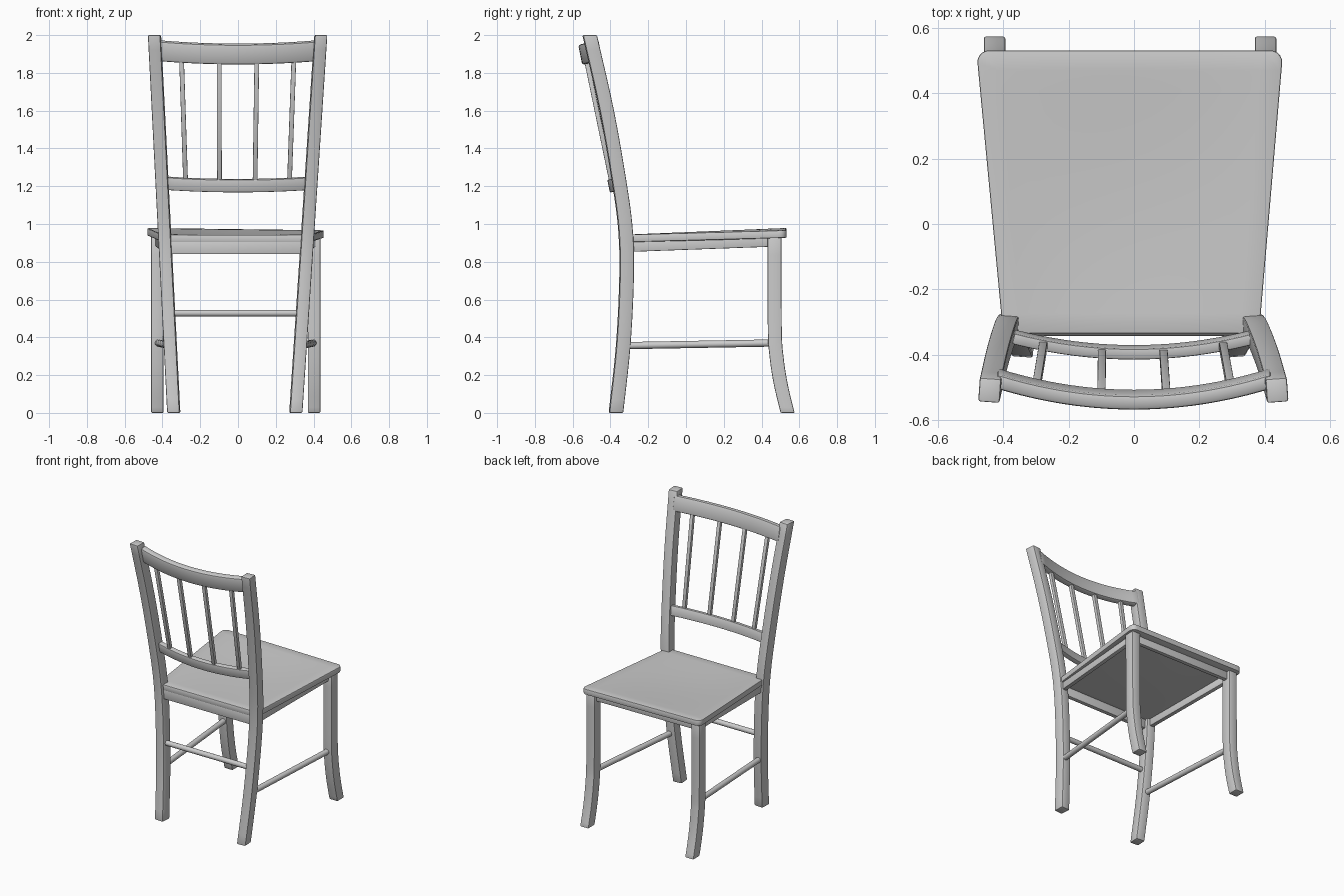
import bpy, bmesh, math
from mathutils import Vector as V

if "Cube" in bpy.data.objects:
    bpy.data.objects.remove(bpy.data.objects["Cube"])


def finish(name, bm, bevel=0.0):
    bmesh.ops.recalc_face_normals(bm, faces=bm.faces)
    if bevel:
        sharp = [e for e in bm.edges if e.is_manifold and e.calc_face_angle() > math.radians(45)]
        bmesh.ops.bevel(bm, geom=sharp, offset=bevel, segments=2, profile=0.5, affect='EDGES')
    me = bpy.data.meshes.new(name)
    bm.to_mesh(me)
    bm.free()
    ob = bpy.data.objects.new(name, me)
    bpy.context.collection.objects.link(ob)
    bpy.ops.object.select_all(action='DESELECT')
    ob.select_set(True)
    bpy.context.view_layer.objects.active = ob
    bpy.ops.object.shade_smooth_by_angle(angle=math.radians(35))
    return ob


def loft(name, rings, bevel):
    """Skin a list of four-point sections and cap the ends."""
    bm = bmesh.new()
    rs = [[bm.verts.new(p) for p in r] for r in rings]
    for a, b in zip(rs, rs[1:]):
        for i in range(4):
            j = (i + 1) % 4
            bm.faces.new((a[i], a[j], b[j], b[i]))
    bm.faces.new(rs[0])
    bm.faces.new(rs[-1])
    return finish(name, bm, bevel)


def section(p, a, b):
    return [p - a - b, p + a - b, p + a + b, p - a + b]


def bar(name, pts, up, thick, height, bevel=0.004):
    """Sweep a rectangle along pts, its height following up."""
    pts, up = [V(p) for p in pts], V(up).normalized()
    rings = []
    for i, p in enumerate(pts):
        t = pts[min(i + 1, len(pts) - 1)] - pts[max(i - 1, 0)]
        side = up.cross(t).normalized()
        rings.append(section(p, side * thick / 2, up * height / 2))
    return loft(name, rings, bevel)


def rod(name, p, q, r):
    p, q = V(p), V(q)
    bm = bmesh.new()
    bmesh.ops.create_cone(bm, cap_ends=True, segments=20, radius1=r, radius2=r, depth=(q - p).length)
    rot = (q - p).to_track_quat('Z', 'Y').to_matrix()
    bmesh.ops.transform(bm, matrix=rot.to_4x4(), verts=bm.verts)
    bmesh.ops.translate(bm, vec=(p + q) / 2, verts=bm.verts)
    return finish(name, bm)


def smooth_path(pts, steps=5):
    """Catmull-Rom through (y, z) points."""
    p = [V(q) for q in pts]
    p = [2 * p[0] - p[1]] + p + [2 * p[-1] - p[-2]]
    out = []
    for a, b, c, d in zip(p, p[1:], p[2:], p[3:]):
        for k in range(steps):
            t = k / steps
            out.append(0.5 * (2 * b + (c - a) * t + (2 * a - 5 * b + 4 * c - d) * t * t
                              + (3 * b - a - 3 * c + d) * t ** 3))
    return out + [p[-2]]


post_path = smooth_path([(-.371, 0), (-.333, .35), (-.315, .7), (-.319, .95),
                         (-.35, 1.2), (-.42, 1.6), (-.51, 2)])
leg_path = smooth_path([(.538, 0), (.502, .15), (.479, .3), (.47, .45), (.468, .94)])

for s, side in ((-1, "left"), (1, "right")):
    # back posts: splayed outward, slightly turned to face the middle
    ang = -s * math.radians(-4)
    a = V((math.cos(ang), math.sin(ang), 0)) * .033
    b = V((-math.sin(ang), math.cos(ang), 0)) * .037
    loft(f"back_post_{side}",
         [section(V((-.017 + .0075 * z + s * (.323 + .0585 * z), y, z)), a, b) for y, z in post_path], .007)
    # front legs
    lx = -.012 + s * .415
    loft(f"front_leg_{side}",
         [section(V((lx, y, z)), V((.033, 0, 0)), V((0, .037, 0))) for y, z in leg_path], .006)
    # side aprons and side stretchers
    bar(f"side_apron_{side}", [(-.012 + s * .372, -.31, .882), (-.012 + s * .41, .46, .91)],
        (0, 0, 1), .03, .06)
    rod(f"side_stretcher_{side}", (-.013 + s * .35, -.32, .356), (-.012 + s * .41, .46, .37), .019)

# front and back aprons, back stretcher
bar("front_apron", [(-.42, .465, .91), (.4, .465, .904)], (0, 0, 1), .03, .06)
bar("back_apron", [(-.37, -.319, .876), (.355, -.319, .876)], (0, 0, 1), .03, .072)
rod("back_stretcher", (-.35, -.325, .528), (.325, -.325, .528), .018)

# seat: tapered, rounded front corners, shallow dish, rising to the front
bm = bmesh.new()
N = 14
bmesh.ops.create_grid(bm, x_segments=N, y_segments=N, size=1)
for v in bm.verts:
    u, w = v.co.x, (v.co.y + 1) / 2
    half = .392 + .078 * w
    dish = .012 * (1 - u * u) * math.sin(math.pi * min(w * 1.05, 1))
    v.co = (-.009 - .004 * w + u * half, -.336 + .868 * w,
            .943 + .03 * w - .006 * u * w - dish)
corners = [v for v in bm.verts if len(v.link_edges) == 2 and v.co.y > 0]
bmesh.ops.bevel(bm, geom=corners, offset=.04, segments=5, profile=.5, affect='VERTICES')
top = bm.faces[:]
ext = bmesh.ops.extrude_face_region(bm, geom=top, use_keep_orig=True)
bmesh.ops.translate(bm, vec=(0, 0, -.04), verts=[g for g in ext["geom"] if isinstance(g, bmesh.types.BMVert)])
finish("seat", bm, .005)


# curved back rails
def lower(x):
    return V((x, -.393 + .35 * x * x, 1.203 + .09 * x * x))


def upper(x):
    return V((x, -.538 + .37 * x * x, 1.9 + .1 * x * x))


for name, f, half, thick, high, bev in (("lower_back_rail", lower, .37, .034, .068, .006),
                                        ("top_back_rail", upper, .425, .045, .108, .012)):
    bar(name, [f(half * (i / 10 - 1)) for i in range(21)], (0, -.2, 1), thick, high, bev)

# back spindles
for i, (x0, x1) in enumerate(((-.277, -.3), (-.098, -.1), (.09, .1), (.272, .297))):
    bar(f"back_spindle_{i + 1}", [lower(x0), upper(x1)], (1, 0, 0), .024, .025, .003)
